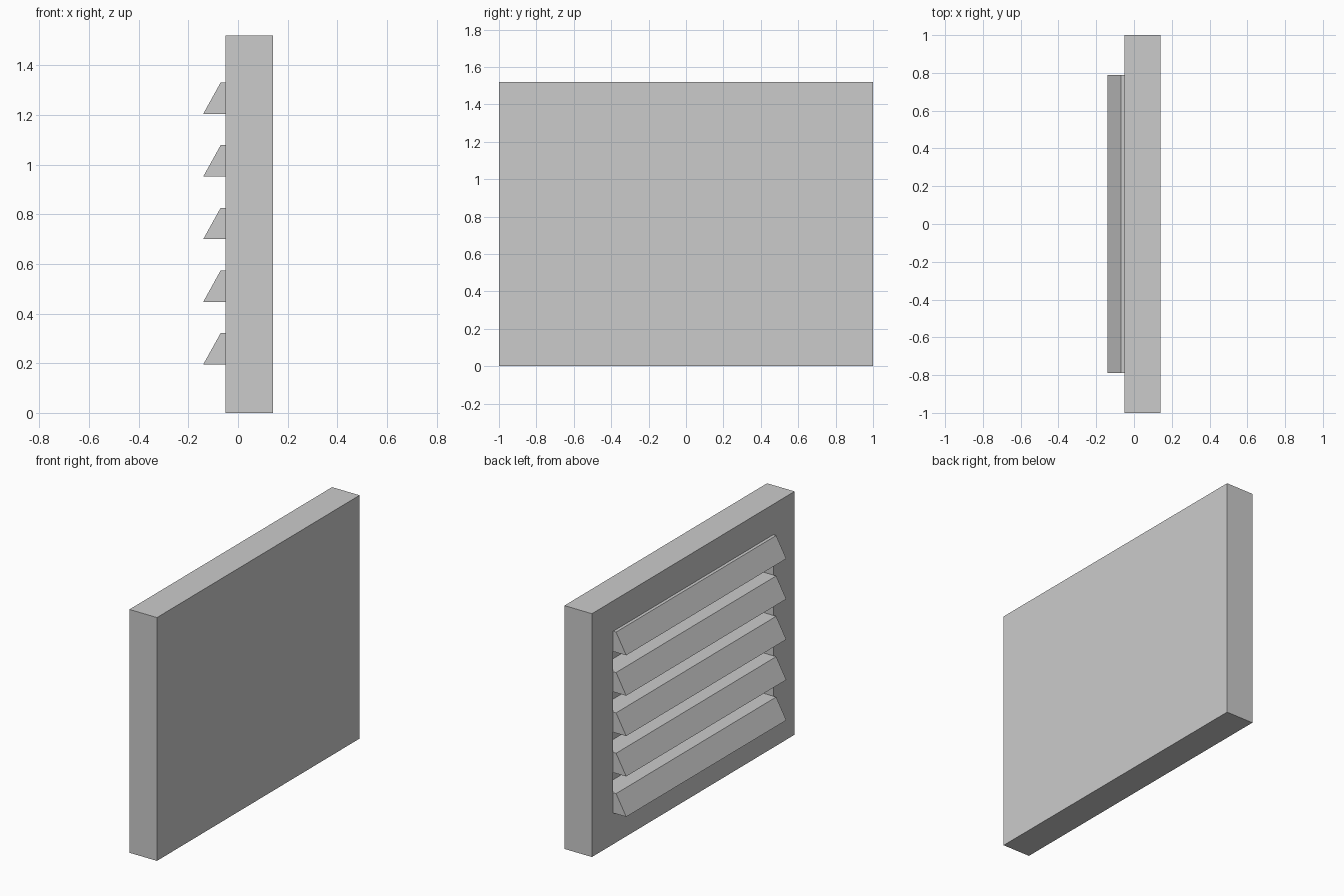
import bpy
import bmesh
from mathutils import Matrix, Vector

if "Cube" in bpy.data.objects:
    bpy.data.objects.remove(bpy.data.objects["Cube"])

BACK, FACE = 0.14, -0.05          # panel thickness range in x
HEIGHT = 1.52
Z0, Z1, HALF_Y = 0.195, 1.33, 0.79  # vent area
STRIPS = 9                        # 5 louvres alternating with 4 slots
SLOT_X = 0.05                     # back wall of the slots
LIP_TOP, LIP_BOTTOM = -0.07, -0.14

bm = bmesh.new()

# Solid panel
bmesh.ops.create_cube(bm, size=1, matrix=Matrix.Translation(
    ((BACK + FACE) / 2, 0, HEIGHT / 2)) @ Matrix.Diagonal((BACK - FACE, 2, HEIGHT, 1)))

# Border around the vent area
vent = min(bm.faces, key=lambda f: f.calc_center_median().x)
bmesh.ops.inset_region(bm, faces=[vent], thickness=0.19)
for v in vent.verts:
    v.co = (FACE, HALF_Y if v.co.y > 0 else -HALF_Y, Z1 if v.co.z > HEIGHT / 2 else Z0)


def vent_strips():
    """Faces of the vent area, bottom to top."""
    found = [f for f in bm.faces
             if all(abs(v.co.x - FACE) < 1e-4 and abs(v.co.y) < HALF_Y + 1e-3
                    for v in f.verts)]
    return sorted(found, key=lambda f: f.calc_center_median().z)


# Cut the vent area into equal horizontal strips
for i in range(1, STRIPS):
    faces = vent_strips()
    geom = faces + list({e for f in faces for e in f.edges}) \
        + list({v for f in faces for v in f.verts})
    bmesh.ops.bisect_plane(bm, geom=geom, dist=1e-5,
                           plane_co=Vector((0, 0, Z0 + (Z1 - Z0) * i / STRIPS)),
                           plane_no=Vector((0, 0, 1)))

# Push louvres out with a sloping front, push slots in
for i, strip in enumerate(vent_strips()):
    new = bmesh.ops.extrude_discrete_faces(bm, faces=[strip])["faces"][0]
    mid = new.calc_center_median().z
    for v in new.verts:
        if i % 2:
            v.co.x = SLOT_X
        else:
            v.co.x = LIP_TOP if v.co.z > mid else LIP_BOTTOM

bmesh.ops.recalc_face_normals(bm, faces=bm.faces)
mesh = bpy.data.meshes.new("louvred_panel")
bm.to_mesh(mesh)
bm.free()
bpy.context.collection.objects.link(bpy.data.objects.new("louvred_panel", mesh))
